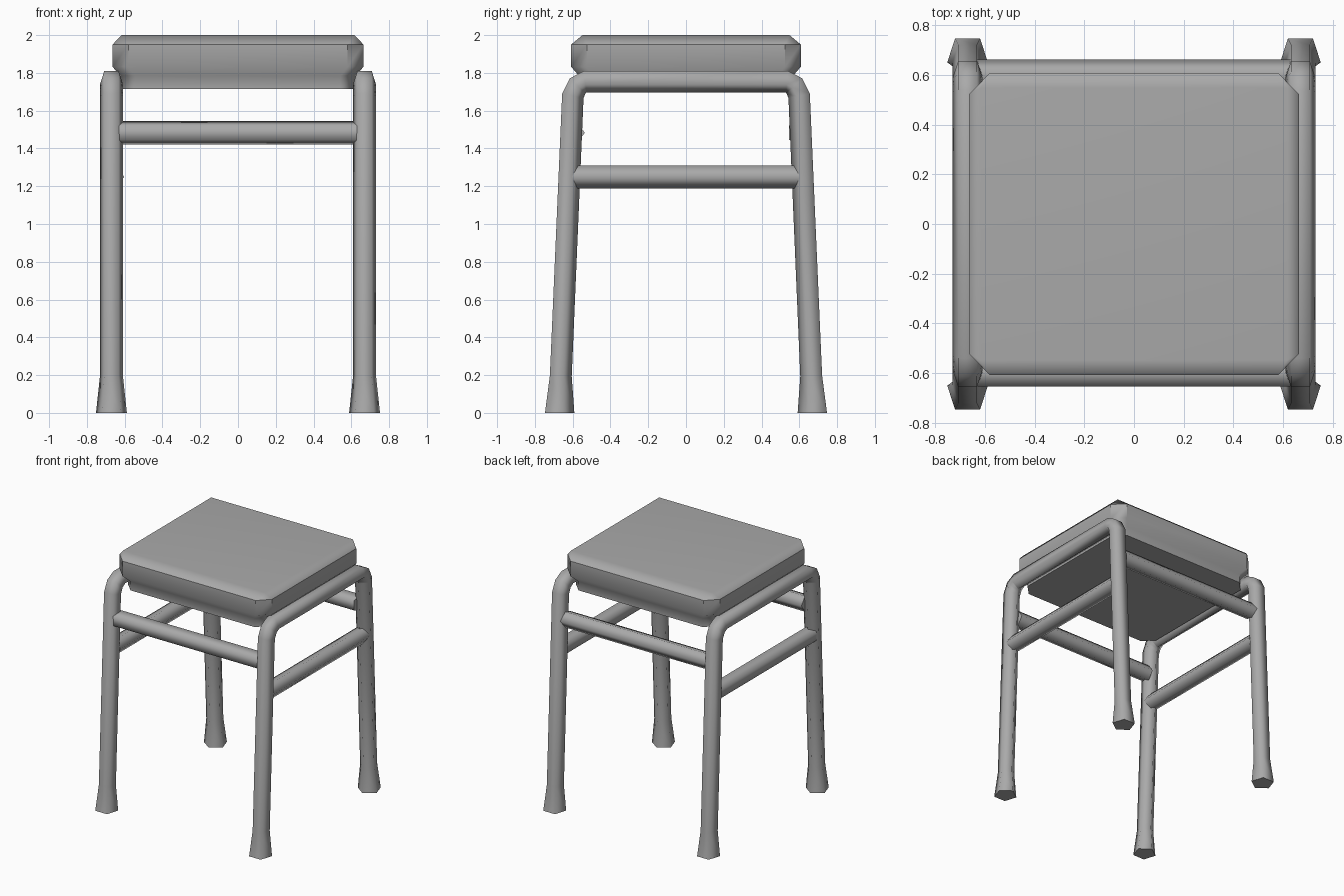
import bpy, bmesh, math
from mathutils import Vector

if "Cube" in bpy.data.objects:
    bpy.data.objects.remove(bpy.data.objects["Cube"])

# Dark grey finish shared by every part
grey = bpy.data.materials.new("dark_grey")
grey.diffuse_color = (0.4, 0.4, 0.4, 1)
grey.use_nodes = True
grey.node_tree.nodes["Principled BSDF"].inputs["Base Color"].default_value = grey.diffuse_color


def make_object(name, bm, angle, sharp=None):
    bmesh.ops.remove_doubles(bm, verts=bm.verts, dist=0.0005)
    bmesh.ops.recalc_face_normals(bm, faces=bm.faces)
    mesh = bpy.data.meshes.new(name)
    bm.to_mesh(mesh)
    bm.free()
    mesh.materials.append(grey)
    obj = bpy.data.objects.new(name, mesh)
    bpy.context.collection.objects.link(obj)
    bpy.ops.object.select_all(action='DESELECT')
    obj.select_set(True)
    bpy.context.view_layer.objects.active = obj
    bpy.ops.object.shade_smooth_by_angle(angle=math.radians(angle))
    if sharp:
        for e in mesh.edges:
            if sharp(*(mesh.vertices[i].co for i in e.vertices)):
                e.use_edge_sharp = True
    return obj


def loft(name, rings, angle, sharp=None):
    """Skin a list of equal-length point rings and cap both ends."""
    bm = bmesh.new()
    loops = [[bm.verts.new(p) for p in ring] for ring in rings]
    n = len(loops[0])
    for a, b in zip(loops, loops[1:]):
        for i in range(n):
            j = (i + 1) % n
            bm.faces.new((a[i], a[j], b[j], b[i]))
    bm.faces.new(loops[0])
    bm.faces.new(loops[-1])
    return make_object(name, bm, angle, sharp)


def pentagon(center, apex_dir, side_dir, r):
    c, u, v = Vector(center), Vector(apex_dir), Vector(side_dir)
    return [c + r * (math.cos(t) * u + math.sin(t) * v)
            for t in (math.tau * k / 5 for k in range(5))]


def cut_rectangle(x, y, cx, cy, z):
    return [(x, y - cy, z), (x - cx, y, z), (cx - x, y, z), (-x, y - cy, z),
            (-x, cy - y, z), (cx - x, -y, z), (x - cx, -y, z), (x, cy - y, z)]


def seat_crease(a, b):
    """Rim below the top bevel, and the upright corner edges."""
    on_rim = min(a.z, b.z) > 1.94 and max(a.z, b.z) < 1.96
    upright = abs(a.z - b.z) > 0.01 and max(a.z, b.z) < 1.96
    return on_rim or upright and (a.xy - b.xy).length < 0.001


# Seat: padded slab with cut corners over a smaller base
seat = loft("seat", [
    cut_rectangle(0.62, 0.565, 0.08, 0.08, 1.714),
    cut_rectangle(0.623, 0.567, 0.08, 0.08, 1.785),
    cut_rectangle(0.664, 0.608, 0.084, 0.085, 1.832),
    cut_rectangle(0.664, 0.608, 0.084, 0.085, 1.95),
    cut_rectangle(0.617, 0.548, 0, 0, 2.0)], 60, seat_crease)
normals = seat.modifiers.new("even_shading", 'WEIGHTED_NORMAL')
normals.keep_sharp = True

# Side frames: bent five-sided tubes with flared feet (y, z, radius, tilt)
half = [(0.677, 0.0, 0.086, 0), (0.669, 0.195, 0.064, 2),
        (0.605, 1.68, 0.064, 12), (0.578, 1.735, 0.064, 45),
        (0.535, 1.759, 0.064, 84)]
for label, x in (("left", -0.67), ("right", 0.67)):
    rings = []
    for sign, part in ((-1, half), (1, half[::-1])):
        for y, z, r, tilt in part:
            t = math.radians(tilt)
            inward = (0, -sign * math.cos(t), -math.sin(t))
            rings.append(pentagon((x, sign * y, z), inward, (1, 0, 0), r))
    loft(label + "_leg_frame", rings, 80)

# Front and back cross bars
for label, y in (("front", -0.601), ("back", 0.598)):
    loft(label + "_cross_bar",
         [pentagon((x, y, 1.483), (0, 1, 0), (0, 0, 1), 0.065)
          for x in (-0.63, 0.63)], 80)

# Lower side bars
for label, x in (("left", -0.667), ("right", 0.667)):
    loft(label + "_side_bar",
         [pentagon((x, y, 1.25), (1, 0, 0), (0, 0, 1), 0.064)
          for y in (-0.6, 0.6)], 80)
